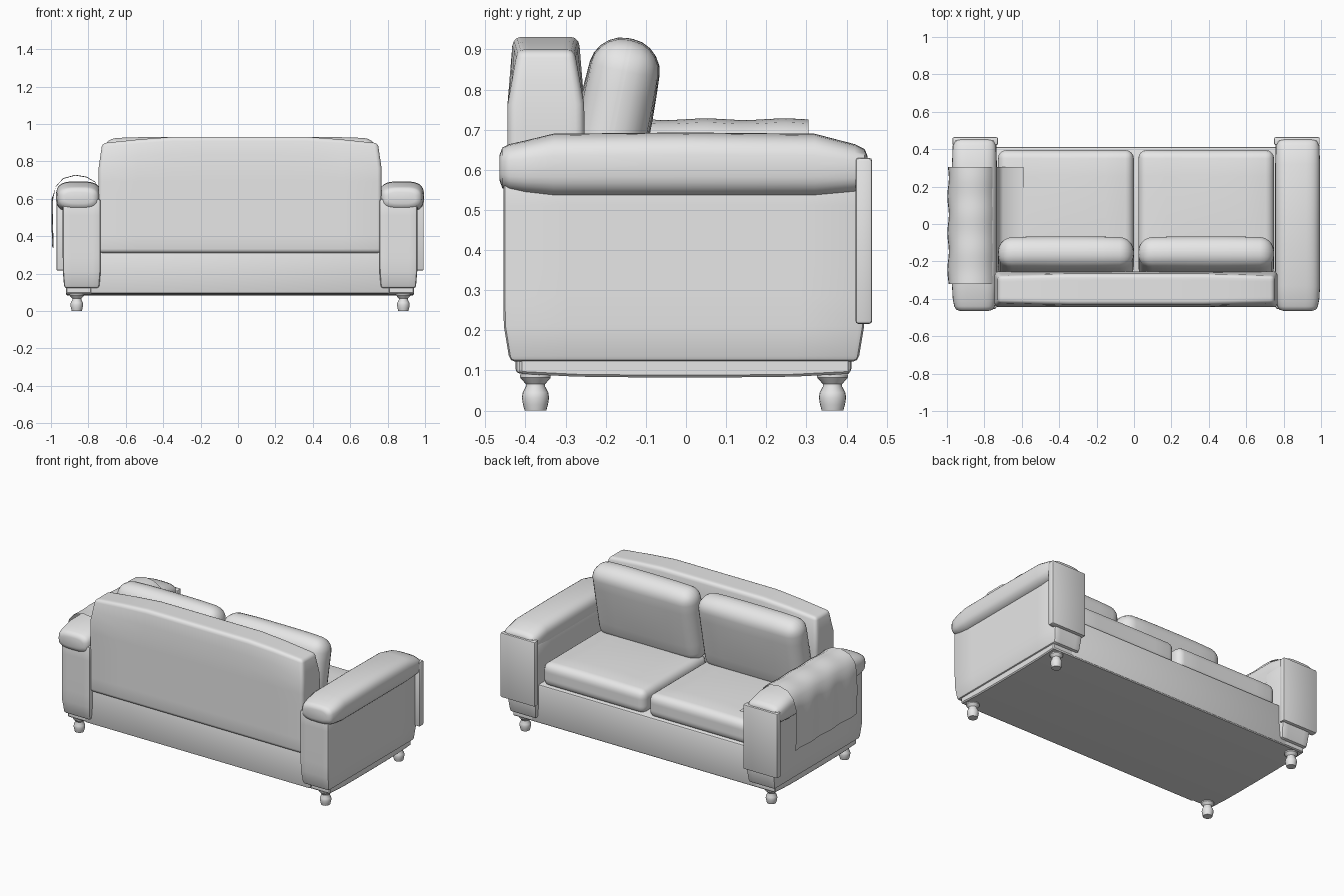
import bpy, bmesh, math
from mathutils import Matrix, Vector

if "Cube" in bpy.data.objects:
    bpy.data.objects.remove(bpy.data.objects["Cube"])

CX = 0.011  # centre line of the sofa; the throw overhangs the left arm

fabric = bpy.data.materials.new("light grey")
fabric.diffuse_color = (0.8, 0.8, 0.8, 1)
fabric.use_nodes = True
fabric.node_tree.nodes["Principled BSDF"].inputs["Base Color"].default_value = fabric.diffuse_color


def finish(name, bm, angle=35):
    bmesh.ops.recalc_face_normals(bm, faces=bm.faces)
    me = bpy.data.meshes.new(name)
    bm.to_mesh(me)
    bm.free()
    ob = bpy.data.objects.new(name, me)
    bpy.context.collection.objects.link(ob)
    me.materials.append(fabric)
    bpy.ops.object.select_all(action='DESELECT')
    ob.select_set(True)
    bpy.context.view_layer.objects.active = ob
    bpy.ops.object.shade_smooth_by_angle(angle=math.radians(angle))
    return ob


def soft_box(name, lo, hi, bevel, segs=3, cuts=0, shape=None, tilt=0, angle=35):
    """Bevelled box; shape(u) moves points, where u runs -1..1 on each axis."""
    lo, hi = Vector(lo), Vector(hi)
    mid, half = (lo + hi) / 2, (hi - lo) / 2
    bm = bmesh.new()
    bmesh.ops.create_cube(bm, size=2)
    for v in bm.verts:
        v.co = Vector(a * b for a, b in zip(v.co, half))
    bmesh.ops.bevel(bm, geom=bm.edges[:], offset=bevel, segments=segs,
                    profile=0.5, affect='EDGES')
    for axis in range(3):
        for i in range(cuts):
            t = (2 * (i + 1) / (cuts + 1) - 1) * (half[axis] - bevel)
            co, no = Vector(), Vector()
            co[axis], no[axis] = t, 1
            bmesh.ops.bisect_plane(bm, geom=bm.verts[:] + bm.edges[:] + bm.faces[:],
                                   plane_co=co, plane_no=no)
    if shape:
        for v in bm.verts:
            v.co += Vector(shape(Vector(a / b for a, b in zip(v.co, half))))
    bmesh.ops.transform(bm, verts=bm.verts, matrix=Matrix.Translation(mid)
                        @ Matrix.Rotation(math.radians(tilt), 4, 'X'))
    return finish(name, bm, angle)


def loft(name, rings, closed=True, caps=True, angle=40):
    bm = bmesh.new()
    rows = [[bm.verts.new(p) for p in ring] for ring in rings]
    n = len(rows[0])
    for a, b in zip(rows, rows[1:]):
        for i in range(n if closed else n - 1):
            j = (i + 1) % n
            bm.faces.new((a[i], a[j], b[j], b[i]))
    if caps:
        bm.faces.new(rows[0])
        bm.faces.new(rows[-1])
    return finish(name, bm, angle)


# Base frame and the thin plinth under it
soft_box("base_frame", (CX - 0.80, -0.425, 0.092), (CX + 0.80, 0.412, 0.34), 0.012, 2)

def plinth_shape(u):
    return (0, 0, 0.009 * u.y ** 4 if u.z < 0 else 0)

soft_box("plinth", (CX - 0.93, -0.415, 0.083), (CX + 0.93, 0.41, 0.135), 0.006, 1, 5,
         plinth_shape)

# Backrest: ends drop and thin towards the top corners
def back_shape(u):
    up = max(0, u.z - 0.45) / 0.55
    side = max(0, abs(u.x) - 0.5) / 0.5
    return (-0.02 * u.x * up, -0.014 * u.y * up - 0.012 * u.y * side * up,
            -0.034 * up * side ** 1.2)

soft_box("backrest", (CX - 0.757, -0.445, 0.31), (CX + 0.757, -0.253, 0.931),
         0.022, 3, 7, back_shape)

# Seat cushions, slightly crowned, and leaning back cushions
def seat_shape(u):
    crown = (1 - u.x ** 2) * (1 - u.y ** 2)
    return (0, 0, 0.012 * crown if u.z > 0 else 0)

def pillow_shape(u):
    belly = (1 - u.x ** 2) * (1 - u.z ** 2)
    return (0, 0.012 * u.y * belly, -0.012 * u.z * u.x ** 4)

for side, label in ((-1, "left"), (1, "right")):
    x0, x1 = sorted((CX + side * 0.012, CX + side * 0.738))
    soft_box(label + "_seat_cushion", (x0, -0.26, 0.325), (x1, 0.395, 0.476),
             0.045, 4, 5, seat_shape)
    soft_box(label + "_back_cushion", (x0, -0.27, 0.432), (x1, -0.105, 0.932),
             0.075, 5, 5, pillow_shape, -11.5)

# Arms
def post_shape(u):
    low = max(0, -u.z - 0.6) / 0.4
    return (-0.008 * u.x * low, -0.016 * u.y * low, 0)

# y, half width, bottom z, top z of the arm roll
ROLL = [(-0.465, 0.075, 0.575, 0.635), (-0.458, 0.098, 0.555, 0.655),
        (-0.44, 0.108, 0.543, 0.664), (-0.40, 0.116, 0.536, 0.673),
        (-0.33, 0.12, 0.528, 0.69), (0.0, 0.12, 0.528, 0.693),
        (0.32, 0.12, 0.528, 0.69), (0.42, 0.116, 0.538, 0.664),
        (0.445, 0.108, 0.55, 0.652), (0.452, 0.085, 0.575, 0.635)]

def spow(v, p):
    return math.copysign(abs(v) ** p, v)

for side, label in ((-1, "left"), (1, "right")):
    def span(a, b):
        return sorted((CX + side * a, CX + side * b))
    x0, x1 = span(0.745, 0.948)
    soft_box(label + "_arm_body", (x0, -0.455, 0.122), (x1, 0.445, 0.60),
             0.014, 2, 5, post_shape)
    rings = []
    for y, w, zb, zt in ROLL:
        rings.append([(CX + side * 0.864 + w * spow(math.cos(a), 0.6), y,
                       (zb + zt) / 2 + (zt - zb) / 2 * spow(math.sin(a), 0.68))
                      for a in (math.tau * i / 32 for i in range(32))])
    loft(label + "_arm_roll", rings, angle=45)
    x0, x1 = span(0.738, 0.982)
    soft_box(label + "_arm_front_panel", (x0, 0.422, 0.216), (x1, 0.464, 0.63), 0.008, 2)

# Turned feet
FOOT = [(0.027, 0), (0.031, 0.015), (0.034, 0.032), (0.032, 0.045),
        (0.024, 0.06), (0.024, 0.066), (0.038, 0.082), (0.038, 0.09)]
for sx, lx in ((-1, "left"), (1, "right")):
    for y, ly in ((-0.375, "back"), (0.365, "front")):
        loft(f"{ly}_{lx}_foot",
             [[(CX + sx * 0.873 + r * math.cos(math.tau * i / 20),
                y + r * math.sin(math.tau * i / 20), z) for i in range(20)]
              for r, z in FOOT])

# Throw draped over the left arm and onto the seat
DRAPE = [(-0.989, 0.34), (-0.994, 0.48), (-0.992, 0.60), (-0.974, 0.665),
         (-0.935, 0.708), (-0.87, 0.726), (-0.81, 0.716), (-0.765, 0.69),
         (-0.735, 0.63), (-0.728, 0.53), (-0.70, 0.492), (-0.59, 0.490)]
rows = []
for i in range(33):
    y = -0.32 + 0.625 * i / 32
    wave = 0.002 * math.sin(y * 32)
    rows.append([(x + 2 * wave * (x < -0.98), y, z + wave * (z > 0.60)) for x, z in DRAPE])
loft("throw_blanket", rows, closed=False, caps=False, angle=60)
